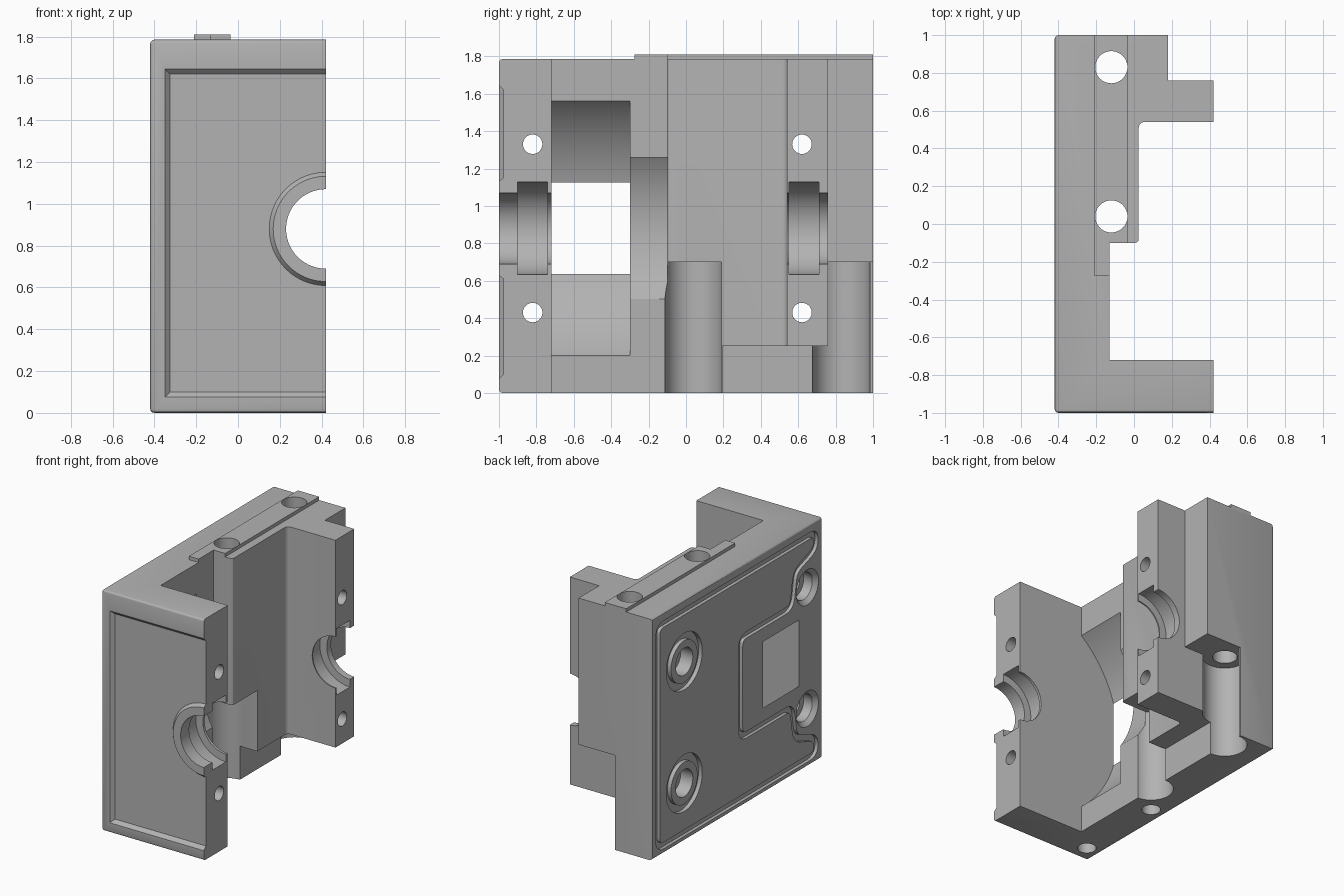
import bpy, bmesh, math
from mathutils import Vector, Matrix

if "Cube" in bpy.data.objects:
    bpy.data.objects.remove(bpy.data.objects["Cube"], do_unlink=True)

metal = bpy.data.materials.new("cast grey")
metal.use_nodes = True
metal.diffuse_color = (0.45, 0.45, 0.45, 1)
metal.node_tree.nodes["Principled BSDF"].inputs["Base Color"].default_value = metal.diffuse_color

TOP = 1.785
AXIS_X, AXIS_Z = 0.42, 0.88      # shaft axis, running along y
BOLT_X, BOLTS_Y = -0.12, (0.04, 0.83)
PINS_Y, PINS_Z = (-0.82, 0.62), (0.43, 1.33)


def finish(bm, name):
    bmesh.ops.recalc_face_normals(bm, faces=bm.faces)
    mesh = bpy.data.meshes.new(name)
    bm.to_mesh(mesh)
    bm.free()
    obj = bpy.data.objects.new(name, mesh)
    bpy.context.collection.objects.link(obj)
    obj.data.materials.append(metal)
    return obj


def loft(bm, loop_a, loop_b):
    """Solid between two matching loops of points."""
    a = [bm.verts.new(p) for p in loop_a]
    b = [bm.verts.new(p) for p in loop_b]
    n = len(a)
    bm.faces.new(a)
    bm.faces.new(b[::-1])
    for i in range(n):
        j = (i + 1) % n
        bm.faces.new((a[j], a[i], b[i], b[j]))


def extrude_plan(name, plan, z0, z1):
    bm = bmesh.new()
    loft(bm, [(x, y, z0) for x, y in plan], [(x, y, z1) for x, y in plan])
    return bm if name is None else finish(bm, name)


def box(name, x0, x1, y0, y1, z0, z1):
    return extrude_plan(name, [(x0, y0), (x1, y0), (x1, y1), (x0, y1)], z0, z1)


def cylinder(name, start, end, r1, r2=None, sides=64):
    start, end = Vector(start), Vector(end)
    d = end - start
    turn = Vector((0, 0, 1)).rotation_difference(d).to_matrix().to_4x4()
    bm = bmesh.new()
    bmesh.ops.create_cone(bm, cap_ends=True, segments=sides, radius1=r1,
                          radius2=r1 if r2 is None else r2, depth=d.length,
                          matrix=Matrix.Translation((start + end) / 2) @ turn)
    return finish(bm, name)


def shaft_bore(name, y0, y1, r1, r2=None, sides=96):
    return cylinder(name, (AXIS_X, y0, AXIS_Z), (AXIS_X, y1, AXIS_Z), r1, r2, sides)


def cut(target, cutter, keep=False):
    mod = target.modifiers.new("cut", "BOOLEAN")
    mod.operation, mod.solver, mod.object = "DIFFERENCE", "EXACT", cutter
    bpy.context.view_layer.objects.active = target
    bpy.ops.object.modifier_apply(modifier=mod.name)
    if not keep:
        bpy.data.objects.remove(cutter, do_unlink=True)


# Housing: plan outline pulled up, then the outer edges rounded
fillet = [(0.025 + 0.03 * (1 - math.cos(t)), 0.54 - 0.03 * (1 - math.sin(t)))
          for t in [i * math.pi / 8 for i in range(5)]]
plan = [(-0.42, -1), (0.42, -1), (0.42, -0.72), (-0.13, -0.72), (-0.13, -0.1),
        (0.025, -0.1)] + fillet + [(0.42, 0.54), (0.42, 0.76), (0.18, 0.76),
                                   (0.18, 1), (-0.42, 1)]
bm = extrude_plan(None, plan, 0, TOP)
bm.edges.ensure_lookup_table()


def rounded(e):
    a, b = e.verts[0].co, e.verts[1].co
    outer = max(a.x, b.x) < -0.41 or max(a.y, b.y) < -0.99 and min(a.x, b.x) < 0.41
    corner = abs(a.x - 0.025) < 0.001 and abs(b.x - a.x) < 0.001 and max(a.y, b.y) < 0
    return outer or corner


bmesh.ops.bevel(bm, geom=[e for e in bm.edges if rounded(e)], offset=0.02,
                segments=3, profile=0.5, affect="EDGES")
housing = finish(bm, "housing")

# Raised rail on top
rail = extrude_plan("top_rail", [(-0.21, -0.275), (-0.13, -0.275), (-0.13, -0.1),
                                 (-0.035, -0.1), (-0.035, 1), (-0.21, 1)],
                    TOP - 0.01, 1.81)

# Round chambers around the shaft axis
cut(housing, shaft_bore("main_chamber", -0.72, -0.3, 0.875, sides=160))
cut(housing, shaft_bore("small_chamber", -0.31, -0.1, 0.668, sides=128))

# Undercuts below the rear block and arm
cut(housing, box("arm_undercut", -0.12, 0.6, -0.11, 0.77, -0.1, 0.25))
cut(housing, box("rear_undercut", -0.12, 0.6, 0.76, 1.1, -0.1, 0.7))
cut(housing, box("pocket_mouth", BOLT_X, 0.2, -0.115, 0.19, -0.1, 0.7))

# Bolt pockets and bolt holes
for y in BOLTS_Y:
    cut(housing, cylinder("pocket", (BOLT_X, y, -0.1), (BOLT_X, y, 0.7), 0.153))
    hole = cylinder("bolt_hole", (BOLT_X, y, 0.6), (BOLT_X, y, 2), 0.085)
    cut(rail, hole, keep=True)
    cut(housing, hole)

# Shaft seats in both arms, each with a wider seal groove
for y0, y1, g0, g1 in ((-1.1, -0.7, -0.9, -0.74), (0.5, 0.8, 0.55, 0.71)):
    cut(housing, shaft_bore("shaft_hole", y0, y1, 0.19))
    cut(housing, shaft_bore("seal_groove", g0, g1, 0.247))

# Sunken front panel with sloping rim, leaving a ring around the shaft
panel = [(-0.325, 0.1), (0.6, 0.1), (0.6, 1.62), (-0.325, 1.62)]
mouth = [(-0.352, 0.073), (0.6, 0.073), (0.6, 1.647), (-0.352, 1.647)]
bm = bmesh.new()
loft(bm, [(x, -1.002, z) for x, z in mouth], [(x, -0.975, z) for x, z in panel])
recess = finish(bm, "front_recess")
cut(recess, shaft_bore("front_ring", -1.01, -0.96, 0.244, 0.282))
cut(housing, recess)

# Pin holes through the arms, counterbored from the flat side
for y in PINS_Y:
    for z in PINS_Z:
        cut(housing, cylinder("pin_hole", (-0.6, y, z), (0.6, y, z), 0.052, sides=40))
        cut(housing, cylinder("counterbore", (-0.5, y, z), (-0.32, y, z), 0.1))
        if y > 0:
            ring = cylinder("ring_groove", (-0.5, y, z), (-0.39, y, z), 0.21)
            cut(ring, cylinder("ring_core", (-0.6, y, z), (-0.3, y, z), 0.155))
            cut(housing, ring)
        else:
            cut(housing, cylinder("chamfer", (-0.43, y, z), (-0.39, y, z), 0.14, 0.1))

# Seal groove on the flat side: half path mirrored about the shaft height
half = [(0.93, 1.7), (-0.92, 1.7), (-0.92, 1.58), (-0.68, 1.5), (-0.64, 1.25), (-0.04, 1.25)]
path = [Vector(p) for p in half + [(y, 2 * AXIS_Z - z) for y, z in reversed(half)]]
track = []
for i, p in enumerate(path):
    ends = []
    for q in (path[i - 1], path[(i + 1) % len(path)]):
        d = q - p
        ends.append(p + d.normalized() * min(0.07, d.length * 0.45))
    for k in range(6):
        t = k / 5
        track.append(ends[0] * (1 - t) ** 2 + p * 2 * t * (1 - t) + ends[1] * t * t)
bm = bmesh.new()
sections = []
for i, p in enumerate(track):
    d = (track[(i + 1) % len(track)] - track[i - 1]).normalized()
    side = Vector((-d.y, d.x)) * 0.024
    sections.append([bm.verts.new((x, *(p + side * s)))
                     for x, s in ((-0.45, 1), (-0.45, -1), (-0.395, -1), (-0.395, 1))])
for i, s in enumerate(sections):
    n = sections[(i + 1) % len(sections)]
    for k in range(4):
        m = (k + 1) % 4
        bm.faces.new((s[k], s[m], n[m], n[k]))
cut(housing, finish(bm, "gasket_groove"))

# Blind dowel holes underneath
for y in (-0.87, -0.18):
    cut(housing, cylinder("dowel_hole", (-0.305, y, -0.1), (-0.305, y, 0.15), 0.065, sides=40))

# Smooth round walls, keep edges sharp
bpy.ops.object.select_all(action="DESELECT")
for obj in (housing, rail):
    obj.select_set(True)
bpy.context.view_layer.objects.active = housing
bpy.ops.object.shade_smooth_by_angle(angle=math.radians(25))
